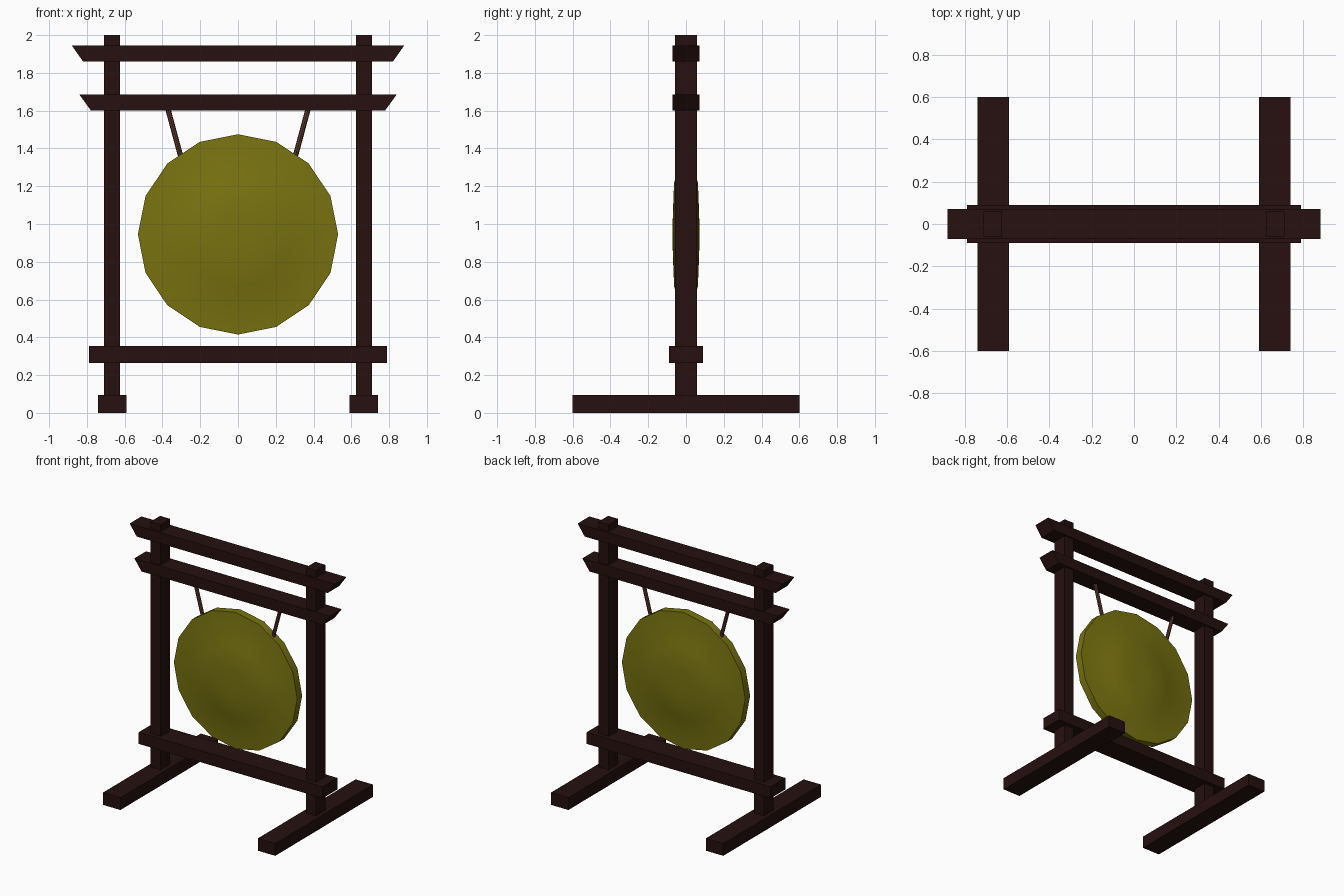
import bpy, bmesh, math
from mathutils import Vector

old = bpy.data.objects.get("Cube")
if old:
    bpy.data.objects.remove(old, do_unlink=True)


def material(name, rgb):
    mat = bpy.data.materials.new(name)
    mat.use_nodes = True
    color = (*rgb, 1.0)
    mat.diffuse_color = color
    bsdf = next(n for n in mat.node_tree.nodes if n.type == 'BSDF_PRINCIPLED')
    bsdf.inputs["Base Color"].default_value = color
    return mat


wood = material("dark wood", (0.02, 0.005, 0.005))
brass = material("aged brass", (0.19, 0.17, 0.005))
cord = material("brown cord", (0.11, 0.04, 0.03))


def finish(name, bm, mat):
    bmesh.ops.recalc_face_normals(bm, faces=bm.faces[:])
    mesh = bpy.data.meshes.new(name)
    bm.to_mesh(mesh)
    bm.free()
    mesh.materials.append(mat)
    obj = bpy.data.objects.new(name, mesh)
    bpy.context.collection.objects.link(obj)
    return obj


def timber(name, x, half_x, half_y, z0, z1, flare=0.0):
    """Squared timber; flare widens the top along x for slanted ends."""
    bm = bmesh.new()
    bmesh.ops.create_cube(bm, size=2)
    for v in bm.verts:
        top = v.co.z > 0
        v.co = (x + v.co.x * (half_x + (flare if top else 0)),
                v.co.y * half_y, z1 if top else z0)
    return finish(name, bm, wood)


# Cross beams
timber("top_beam", 0, 0.82, 0.072, 1.86, 1.945, flare=0.06)
timber("hanging_beam", 0, 0.778, 0.072, 1.60, 1.685, flare=0.062)
timber("lower_beam", 0, 0.79, 0.09, 0.265, 0.355)

# Posts, feet and cords on both sides
for side, s in (("left", 1), ("right", -1)):
    timber(side + "_post", s * 0.667, 0.043, 0.058, 0.01, 2.0)
    timber(side + "_foot", s * 0.665, 0.075, 0.6, 0.0, 0.095)

    a, b = Vector((s * 0.374, 0, 1.62)), Vector((s * 0.3, 0, 1.345))
    bm = bmesh.new()
    bmesh.ops.create_cone(bm, cap_ends=True, segments=8, radius1=0.014,
                          radius2=0.014, depth=(a - b).length)
    rope = finish(side + "_cord", bm, cord)
    rope.location = (a + b) / 2
    rope.rotation_euler = (a - b).to_track_quat('Z', 'Y').to_euler()

# Gong: lathed disc with a raised boss on both faces
half = [(0, 0.071), (0.1, 0.07), (0.275, 0.063), (0.34, 0.042), (0.53, 0.03)]
profile = [(r, -y) for r, y in half] + [(r, y) for r, y in reversed(half)]
bm = bmesh.new()
verts = [bm.verts.new((r, y, 0)) for r, y in profile]
edges = [bm.edges.new(pair) for pair in zip(verts, verts[1:])]
bmesh.ops.spin(bm, geom=verts + edges, cent=(0, 0, 0), axis=(0, 1, 0),
               angle=math.tau, steps=16)
bmesh.ops.remove_doubles(bm, verts=bm.verts[:], dist=0.0005)
gong = finish("gong", bm, brass)
gong.location.z = 0.945
bpy.ops.object.select_all(action='DESELECT')
gong.select_set(True)
bpy.context.view_layer.objects.active = gong
bpy.ops.object.shade_smooth_by_angle(angle=math.radians(30))
